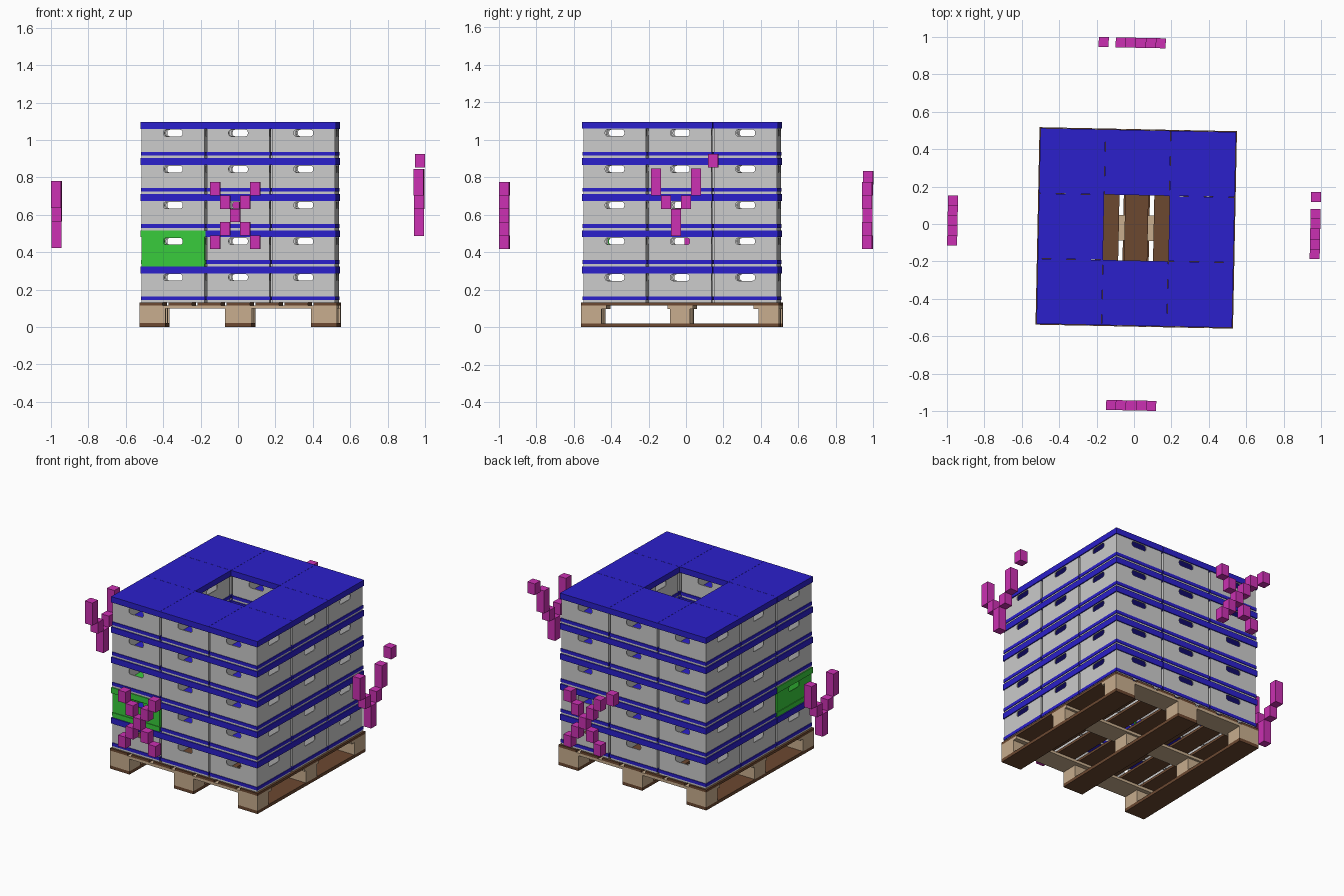
import bpy, bmesh, math
from mathutils import Matrix, Vector

if "Cube" in bpy.data.objects:
    bpy.data.objects.remove(bpy.data.objects["Cube"])

BASE = Matrix.Translation((0.012, -0.021, 0)) @ Matrix.Rotation(-0.0203, 4, 'Z')


def material(name, rgb):
    m = bpy.data.materials.new(name)
    m.diffuse_color = (*rgb, 1)
    m.use_nodes = True
    m.node_tree.nodes["Principled BSDF"].inputs["Base Color"].default_value = m.diffuse_color
    return m


GREY = material("light_grey", (0.60, 0.60, 0.60))
BLUE = material("blue", (0.024, 0.014, 0.60))
GREEN = material("green", (0.04, 0.60, 0.045))
MAGENTA = material("magenta", (0.60, 0.03, 0.45))
TAN = material("tan_wood", (0.58, 0.42, 0.27))
BROWN = material("brown_wood", (0.15, 0.065, 0.03))


def block(bm, lo, hi, mat=0):
    """Axis-aligned box between two corners."""
    lo, hi = Vector(lo), Vector(hi)
    m = Matrix.Translation((lo + hi) / 2) @ Matrix.Diagonal((*(hi - lo), 1))
    for v in bmesh.ops.create_cube(bm, size=1, matrix=m)['verts']:
        for f in v.link_faces:
            f.material_index = mat


def finish(bm, name, mats):
    bmesh.ops.recalc_face_normals(bm, faces=bm.faces[:])
    me = bpy.data.meshes.new(name)
    bm.to_mesh(me)
    bm.free()
    for m in mats:
        me.materials.append(m)
    return me


def place(name, me, matrix):
    ob = bpy.data.objects.new(name, me)
    bpy.context.collection.objects.link(ob)
    ob.matrix_world = matrix
    return ob


# ---- crate: four walls with slotted handles, lower band and lid ----
PITCH, HIGH, Z0 = 0.349, 0.193, 0.131
H = PITCH / 2 - 0.007       # half width of the walls
LID_Z, THICK = 0.156, 0.006


def slot(cx, cz, w, h, r, n=4):
    """Rounded rectangle outline."""
    pts = []
    for k, (sx, sz) in enumerate([(1, 1), (-1, 1), (-1, -1), (1, -1)]):
        for i in range(n + 1):
            a = math.pi / 2 * (k + i / n)
            pts.append((cx + sx * (w / 2 - r) + r * math.cos(a),
                        cz + sz * (h / 2 - r) + r * math.sin(a)))
    return pts


def crate_mesh(name, mats):
    bm = bmesh.new()
    for k in range(4):
        rot = Matrix.Rotation(k * math.pi / 2, 3, 'Z')
        edges = []
        for loop in ([(-H, 0), (H, 0), (H, LID_Z), (-H, LID_Z)],
                     slot(0, 0.134, 0.102, 0.035, 0.013)):
            vs = [bm.verts.new(rot @ Vector((x, -H, z))) for x, z in loop]
            edges += [bm.edges.new((vs[i - 1], vs[i])) for i in range(len(vs))]
        wall = bmesh.ops.triangle_fill(bm, edges=edges, use_beauty=True)
        faces = [g for g in wall['geom'] if isinstance(g, bmesh.types.BMFace)]
        ext = bmesh.ops.extrude_face_region(bm, geom=faces)
        bmesh.ops.translate(
            bm, vec=rot @ Vector((0, THICK, 0)),
            verts=[g for g in ext['geom'] if isinstance(g, bmesh.types.BMVert)])
    # lower band on each side
    o = H + 0.004
    for s in (-1, 1):
        a, b = sorted((s * (H - 0.001), s * o))
        block(bm, (-o, a, 0.013), (o, b, 0.033), 1)
        block(bm, (a, -o, 0.013), (b, o, 0.033), 1)
    # lid
    p = PITCH / 2 - 0.0005
    block(bm, (-p, -p, LID_Z), (p, p, HIGH), 1)
    return finish(bm, name, mats)


plain = crate_mesh("crate", [GREY, BLUE])
marked = crate_mesh("green_crate", [GREEN, GREEN])

# five layers of eight crates around an open shaft
for layer in range(5):
    for i in (-1, 0, 1):
        for j in (-1, 0, 1):
            if i == 0 and j == 0:
                continue
            special = (layer, i, j) == (1, -1, -1)
            pos = (i * PITCH, j * PITCH, Z0 + layer * HIGH)
            place("green_crate" if special else "crate",
                  marked if special else plain,
                  BASE @ Matrix.Translation(pos))

# ---- pallet ----
W = 0.528                    # half width
bm = bmesh.new()
RUN = 0.07
for x in (-W + RUN, 0, W - RUN):                 # bottom runners along y
    block(bm, (x - RUN, -W, 0), (x + RUN, W, 0.02))
place("pallet_runners", finish(bm, "pallet_runners", [BROWN]), BASE)

bm = bmesh.new()
for x in (-W + RUN, 0, W - RUN):                 # feet
    for y in (-W + 0.054, 0, W - 0.054):
        block(bm, (x - RUN, y - 0.054, 0.02), (x + RUN, y + 0.054, 0.098))
place("pallet_feet", finish(bm, "pallet_feet", [TAN]), BASE)

bm = bmesh.new()
for y in (-W + 0.068, 0, W - 0.068):             # cross boards along x
    block(bm, (-W, y - 0.068, 0.098), (W, y + 0.068, 0.115))
place("pallet_cross_boards", finish(bm, "pallet_cross_boards", [TAN]), BASE)

bm = bmesh.new()
GAP = 0.031
BOARD = (2 * W - 6 * GAP) / 7
for k in range(7):                               # deck boards along y
    x = -W + k * (BOARD + GAP)
    block(bm, (x, -W, 0.115), (x + BOARD, W, 0.1305))
place("pallet_deck_boards", finish(bm, "pallet_deck_boards", [BROWN]), BASE)

# ---- floating marker blocks, one group beside each face ----
CW, CH = 0.0535, 0.0718
CROSS = [(0, 0)] + [(a * n, b * n) for n in (1, 2) for a in (-1, 1) for b in (-1, 1)]
FORK = [(s * u, r) for s in (-1, 1) for u, r in ((2, 2), (2, 1), (1, 0))] + [(0, -1), (0, -2)]


def marker(name, cells, pos, quarter):
    bm = bmesh.new()
    for u, r in cells:
        x, z = u * CW, r * CH
        block(bm, (x - CW / 2, -CW / 2, z - CH / 2), (x + CW / 2, CW / 2, z + CH / 2))
    angle = quarter * math.pi / 2 - 0.0203
    place(name, finish(bm, name, [MAGENTA]),
          Matrix.Translation(pos) @ Matrix.Rotation(angle, 4, 'Z'))


marker("front_marker_blocks", CROSS, (-0.015, -0.970, 0.596), 0)
marker("right_marker_blocks", FORK + [(3.7, 3.1)], (0.9685, -0.053, 0.666), 1)
marker("back_marker_blocks", CROSS + [(3.7, 2.8)], (0.036, 0.9685, 0.596), 2)
marker("left_marker_blocks", FORK, (-0.970, 0.019, 0.601), 3)
